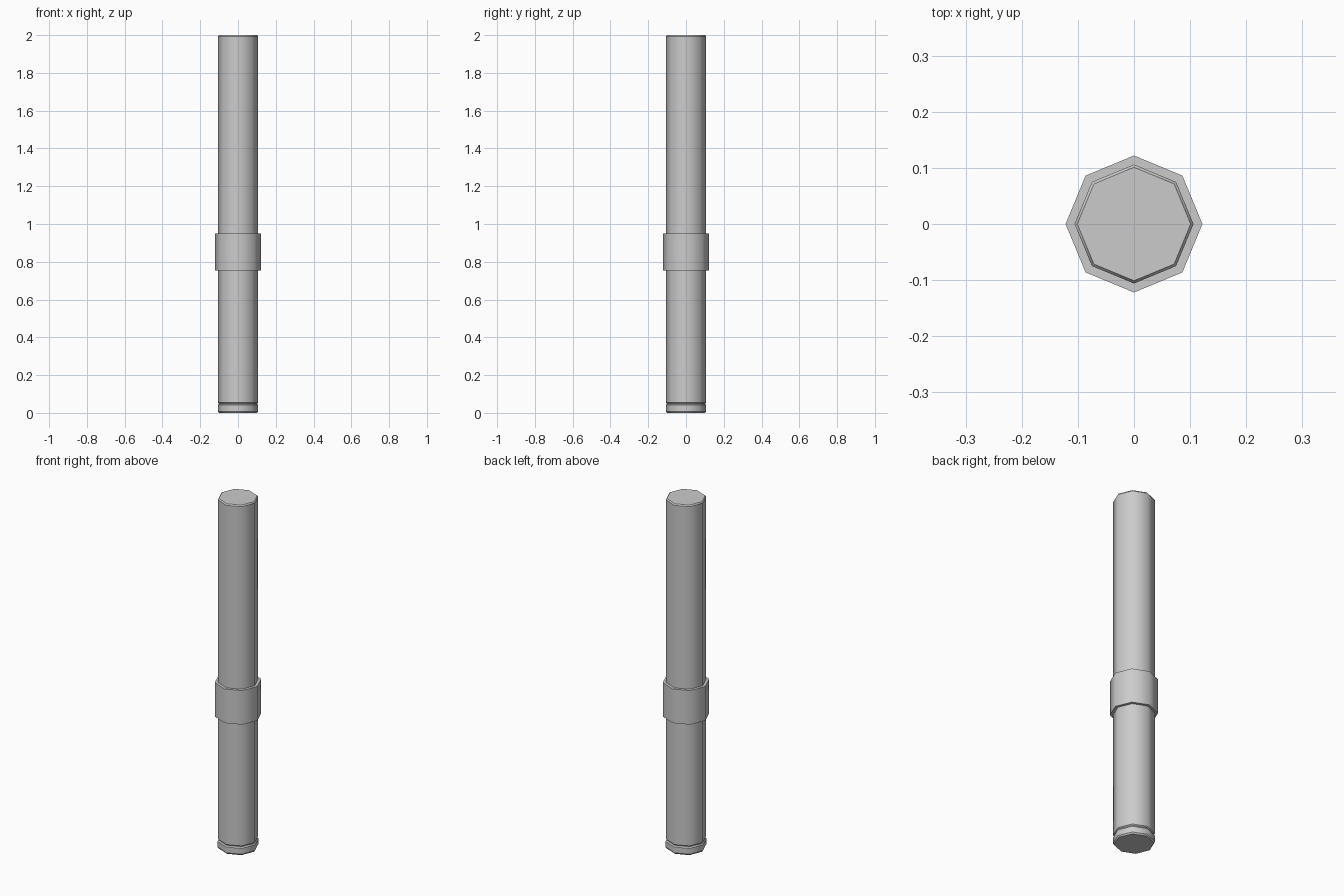
import bpy, bmesh
from math import cos, sin, tau

if "Cube" in bpy.data.objects:
    bpy.data.objects.remove(bpy.data.objects["Cube"])

SIDES = 8


def lathe(name, profile, closed=False):
    """Spin (radius, z) points into an eight-sided part; cap the ends unless closed."""
    bm = bmesh.new()
    rings = [[bm.verts.new((r * cos(tau * i / SIDES), r * sin(tau * i / SIDES), z))
              for i in range(SIDES)] for r, z in profile]
    pairs = list(zip(rings, rings[1:]))
    if closed:
        pairs.append((rings[-1], rings[0]))
    for low, high in pairs:
        for i in range(SIDES):
            j = (i + 1) % SIDES
            bm.faces.new((low[i], low[j], high[j], high[i])).smooth = True
    if not closed:
        bm.faces.new(rings[0][::-1])
        bm.faces.new(rings[-1])
    # Round shading around the part, crisp edges along each ring
    for ring in rings:
        for i in range(SIDES):
            edge = bm.edges.get((ring[i], ring[(i + 1) % SIDES]))
            edge.smooth = False
    bmesh.ops.recalc_face_normals(bm, faces=bm.faces)
    mesh = bpy.data.meshes.new(name)
    bm.to_mesh(mesh)
    bm.free()
    obj = bpy.data.objects.new(name, mesh)
    bpy.context.collection.objects.link(obj)
    return obj


# Pole with bevelled top, and a bevelled foot below a narrow groove
lathe("pole", [(0.101, 0), (0.107, 0.008), (0.107, 0.041), (0.101, 0.047),
               (0.101, 0.05), (0.106, 0.055), (0.106, 1.993), (0.101, 2.0)])

# Collar sleeve around the pole
lathe("collar", [(0.105, 0.755), (0.122, 0.755), (0.122, 0.95), (0.105, 0.95)],
      closed=True)
